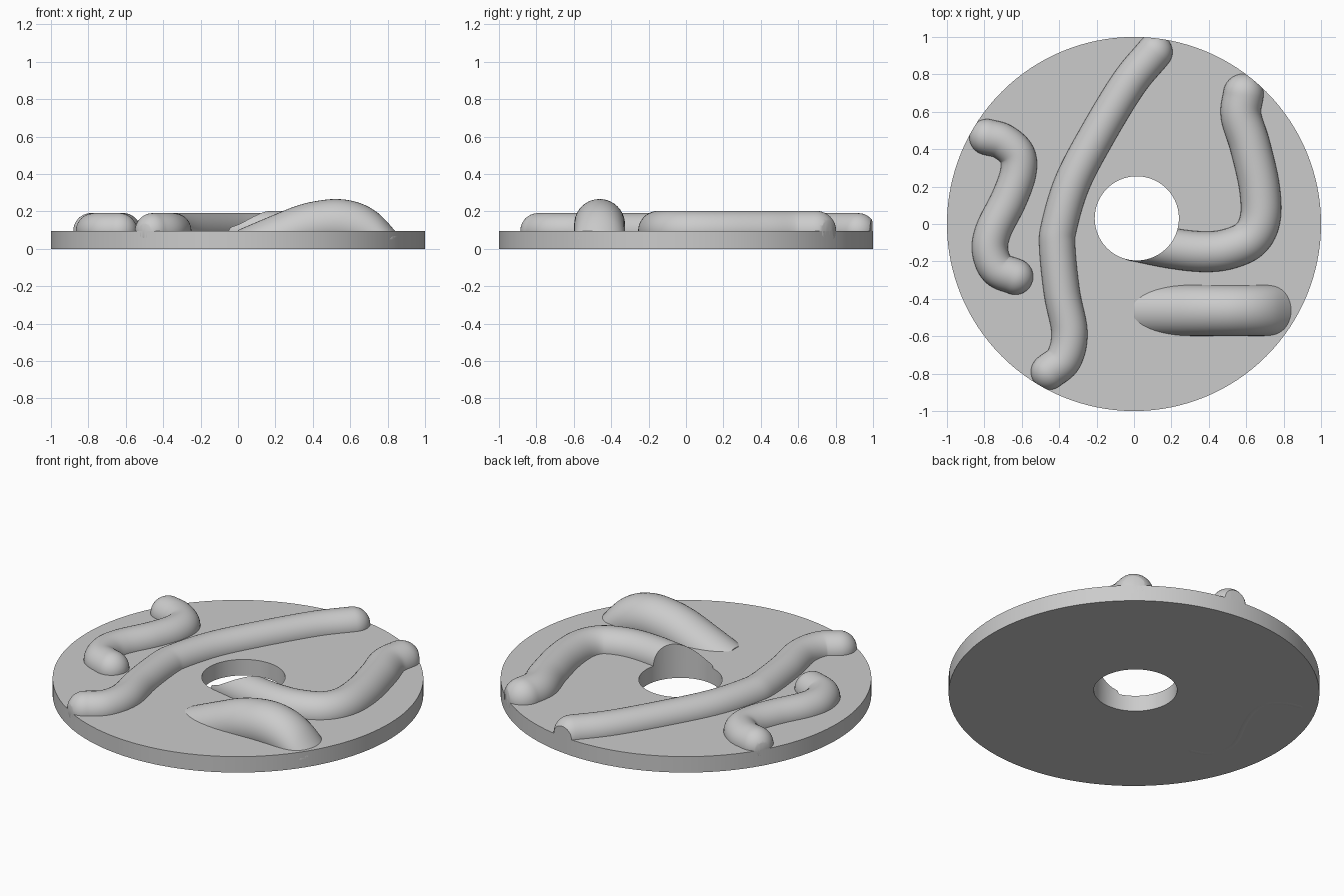
import bpy, bmesh, math
from mathutils import Vector

if "Cube" in bpy.data.objects:
    bpy.data.objects.remove(bpy.data.objects["Cube"])

TOP = 0.095          # height of the disc face
HOLE = Vector((0.015, 0.03, 0))
HOLE_R = 0.225
UP = Vector((0, 0, 1))

grey = bpy.data.materials.new("plain_grey")
grey.use_nodes = True
grey.diffuse_color = (0.6, 0.6, 0.6, 1)
grey.node_tree.nodes["Principled BSDF"].inputs["Base Color"].default_value = (0.6, 0.6, 0.6, 1)


def loft(name, rings, seg=40):
    """Skin circular rings given as (centre, side, up, radius) into a closed solid."""
    bm = bmesh.new()
    loops = []
    for centre, side, up, r in rings:
        loops.append([bm.verts.new(centre + r * (side * math.cos(a) + up * math.sin(a)))
                      for a in (2 * math.pi * i / seg for i in range(seg))])
    for a, b in zip(loops, loops[1:]):
        for i in range(seg):
            j = (i + 1) % seg
            bm.faces.new((a[i], a[j], b[j], b[i]))
    bm.faces.new(loops[0])
    bm.faces.new(loops[-1])
    bmesh.ops.recalc_face_normals(bm, faces=bm.faces)
    mesh = bpy.data.meshes.new(name)
    bm.to_mesh(mesh)
    bm.free()
    obj = bpy.data.objects.new(name, mesh)
    bpy.context.collection.objects.link(obj)
    mesh.materials.append(grey)
    return obj


def spline(points, steps=8):
    """Smooth curve through the points."""
    p = [Vector(q) for q in points]
    p = [2 * p[0] - p[1]] + p + [2 * p[-1] - p[-2]]
    out = []
    for a, b, c, d in zip(p, p[1:], p[2:], p[3:]):
        for k in range(steps):
            t = k / steps
            out.append(0.5 * (2 * b + (c - a) * t + (2 * a - 5 * b + 4 * c - d) * t * t
                              + (3 * b - a - 3 * c + d) * t ** 3))
    return out + [p[-2]]


def cylinder(name, radius, z0, z1, at=Vector((0, 0, 0)), seg=128):
    x, y = Vector((1, 0, 0)), Vector((0, 1, 0))
    return loft(name, [(at + UP * z, x, y, radius) for z in (z0, z1)], seg)


def cut(obj, cutter, operation):
    mod = obj.modifiers.new(cutter.name, 'BOOLEAN')
    mod.operation = operation
    mod.solver = 'EXACT'
    mod.object = cutter
    bpy.context.view_layer.objects.active = obj
    bpy.ops.object.modifier_apply(modifier=mod.name)


def tube(name, points, r):
    """Round-ended tube following a flat path on the disc face."""
    path = spline([(x, y, TOP) for x, y in points])
    tangents = [(path[min(i + 1, len(path) - 1)] - path[max(i - 1, 0)]).normalized()
                for i in range(len(path))]
    body = [(c, t.cross(UP), UP, r) for c, t in zip(path, tangents)]
    angles = [math.radians(a) for a in range(9, 90, 9)]

    def cap(c, t, sign):
        return [(c + t * (sign * r * math.sin(a)), t.cross(UP), UP, r * math.cos(a)) for a in angles]

    start = cap(path[0], tangents[0], -1)[::-1]
    return loft(name, start + body + cap(path[-1], tangents[-1], 1))


# Trimming helpers
rim = cylinder("rim_cutter", 1.0, 0.05, 0.6)
bore = cylinder("bore_cutter", HOLE_R, -0.5, 0.8, HOLE)

# Disc with an off-centre hole
disc = cylinder("disc", 1.0, 0, TOP)
cut(disc, bore, 'DIFFERENCE')

# Raised winding ridges
ridges = [
    tube("long_ridge", [(0.11, 0.92), (-0.03, 0.75), (-0.2, 0.47), (-0.33, 0.22), (-0.4, -0.01),
                        (-0.41, -0.13), (-0.385, -0.37), (-0.345, -0.58), (-0.375, -0.72),
                        (-0.455, -0.79)], 0.096),
    tube("short_ridge", [(-0.785, 0.465), (-0.7, 0.44), (-0.625, 0.37), (-0.62, 0.27), (-0.67, 0.13),
                         (-0.75, -0.03), (-0.77, -0.14), (-0.73, -0.24), (-0.635, -0.282)], 0.096),
    tube("hooked_ridge", [(0, -0.09), (0.2, -0.13), (0.37, -0.148), (0.5, -0.135), (0.62, -0.08),
                          (0.675, 0.03), (0.67, 0.2), (0.62, 0.42), (0.572, 0.58),
                          (0.585, 0.695)], 0.108),
]

# Arched hump, described by its top line
HUMP_R = 0.136
crest = spline([(0, 0, 0.1), (0.1, 0, 0.143), (0.2, 0, 0.185), (0.3, 0, 0.225), (0.4, 0, 0.252),
                (0.53, 0, 0.266), (0.65, 0, 0.245), (0.75, 0, 0.19), (0.84, 0, 0.095),
                (0.88, 0, 0.04)], 6)
ridges.append(loft("arched_hump", [(Vector((p.x, -0.462, p.z - HUMP_R)), Vector((0, 1, 0)), UP, HUMP_R)
                                   for p in crest]))

for obj in ridges:
    cut(obj, rim, 'INTERSECT')
cut(ridges[2], bore, 'DIFFERENCE')

# Smooth shading with crisp edges
for obj in [disc] + ridges:
    bpy.ops.object.select_all(action='DESELECT')
    obj.select_set(True)
    bpy.context.view_layer.objects.active = obj
    bpy.ops.object.shade_smooth_by_angle(angle=math.radians(35))

# Helpers are no longer needed
for helper in (rim, bore):
    bpy.data.objects.remove(helper)
